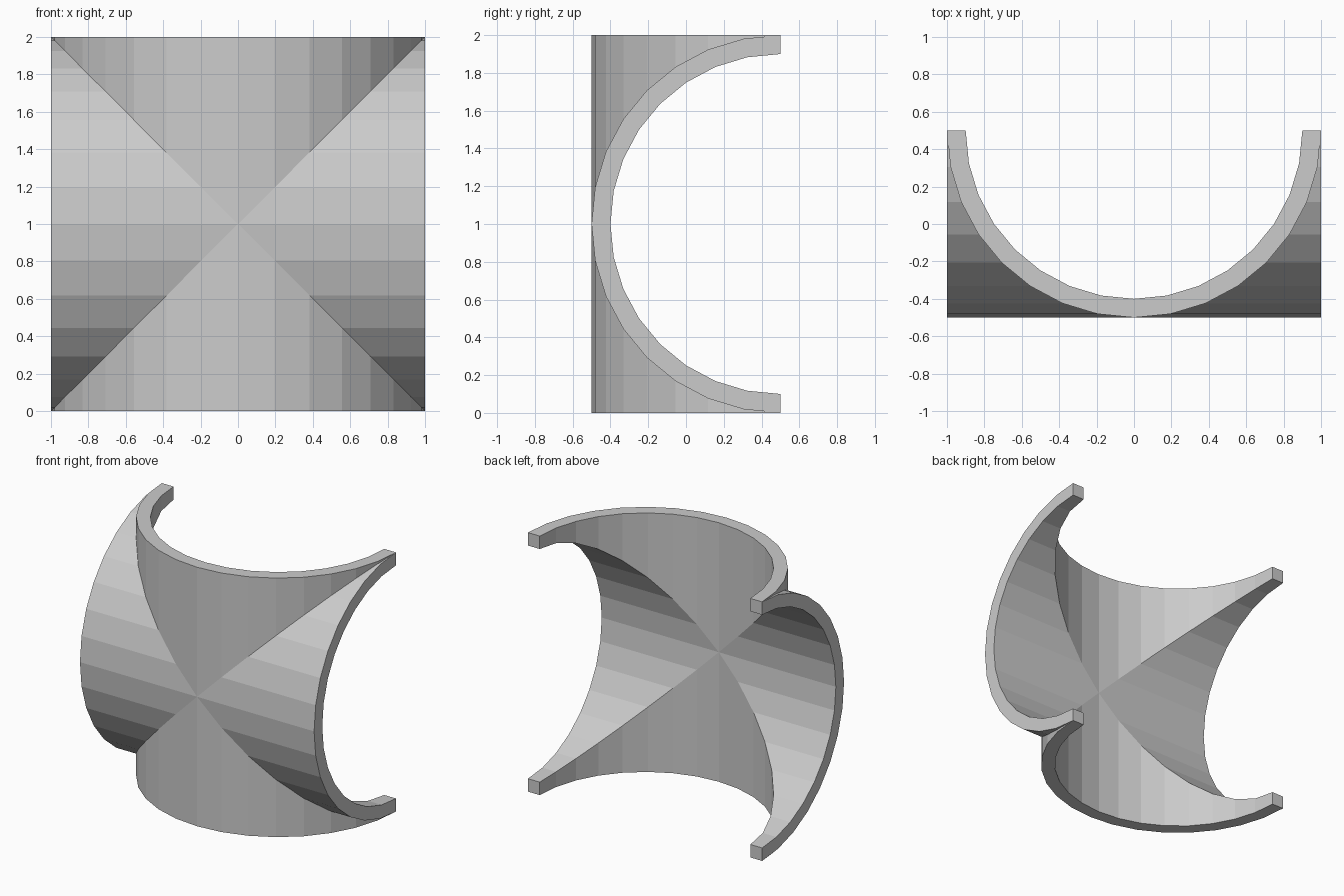
import bpy, bmesh, math
from mathutils import Matrix

if "Cube" in bpy.data.objects:
    bpy.data.objects.remove(bpy.data.objects["Cube"])

SEGMENTS = 16      # facets per half circle
OUTER, INNER = 1.0, 0.9
SPRING_Y = 0.5     # plane of the four feet


def arc_point(radius, i):
    a = math.pi * (i / SEGMENTS - 0.5)
    return radius * math.sin(a), SPRING_Y - radius * math.cos(a)


def add_web(bm, turn):
    """One quarter of the cross vault, from the diagonal groins to the open edge."""
    rings = []
    for i in range(SEGMENTS + 1):
        ox, oy = arc_point(OUTER, i)
        ix, iy = arc_point(INNER, i)
        section = [(ox, oy, abs(ox)), (ox, oy, OUTER),
                   (ix, iy, OUTER), (ix, iy, abs(ix))]
        rings.append([bm.verts.new(turn @ Matrix.Translation(p).translation)
                      for p in section])
    # outer skin, open rim and inner skin
    for a, b in zip(rings, rings[1:]):
        for k in range(3):
            bm.faces.new((a[k], a[k + 1], b[k + 1], b[k]))
    # half of each foot
    bm.faces.new(rings[0])
    bm.faces.new(rings[-1])


# Cross vault lying on its side: four webs turned about the crown axis
bm = bmesh.new()
for q in range(4):
    add_web(bm, Matrix.Translation((0, 0, 1)) @ Matrix.Rotation(q * math.pi / 2, 4, 'Y'))
bmesh.ops.remove_doubles(bm, verts=bm.verts, dist=1e-4)
bmesh.ops.recalc_face_normals(bm, faces=bm.faces)

mesh = bpy.data.meshes.new("cross_vault")
bm.to_mesh(mesh)
bm.free()
vault = bpy.data.objects.new("cross_vault", mesh)
bpy.context.collection.objects.link(vault)
